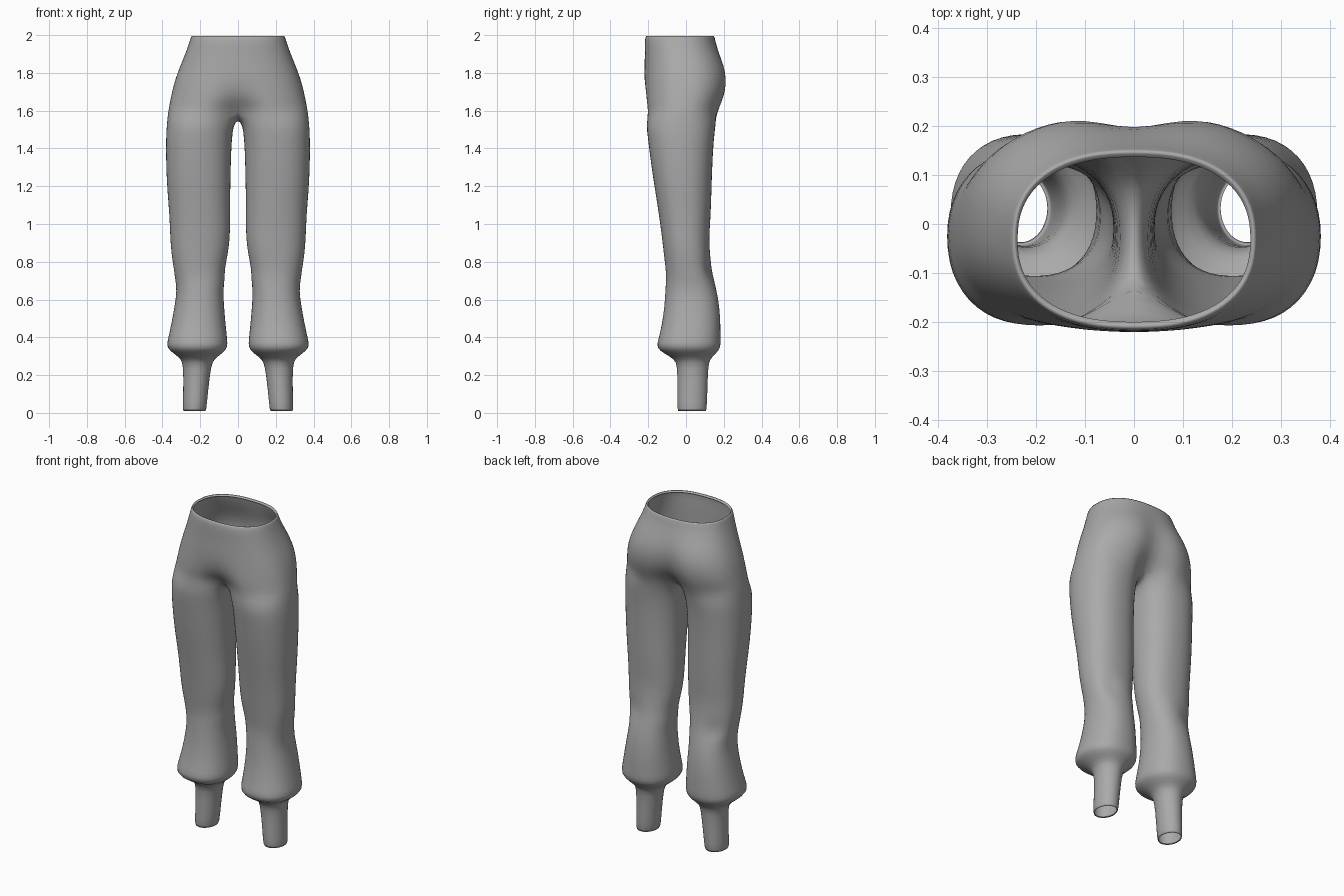
import bpy
from math import sin, cos, pi, radians, exp, copysign

cube = bpy.data.objects.get("Cube")
if cube:
    bpy.data.objects.remove(cube, do_unlink=True)

OUTER, INNER = 20, 4          # segments round the outside, points inside the crotch
WRAP = radians(55)            # how far the outside points wrap round each leg


def power(v, p):
    return copysign(abs(v) ** p, v)


# Hips: height, half width, front y, back y, front dent, back dent
hips = [
    (1.985, 0.238, -0.200, 0.137, 0, 0),
    (2.003, 0.246, -0.212, 0.150, 0, 0),
    (1.97, 0.255, -0.220, 0.155, 0, 0),
    (1.91, 0.276, -0.218, 0.178, 0, 0.006),
    (1.84, 0.305, -0.220, 0.212, 0, 0.018),
    (1.77, 0.332, -0.222, 0.228, 0, 0.033),
    (1.70, 0.350, -0.224, 0.222, 0.015, 0.045),
    (1.645, 0.361, -0.224, 0.204, 0.05, 0.065),
    (1.60, 0.370, -0.220, 0.186, 0.10, 0.095),
]

# Legs: height, inner x, outer x, front y, back y
legs = [
    (1.53, 0.022, 0.378, -0.214, 0.160),
    (1.45, 0.032, 0.383, -0.202, 0.148),
    (1.32, 0.037, 0.382, -0.187, 0.141),
    (1.18, 0.040, 0.376, -0.165, 0.136),
    (1.04, 0.041, 0.363, -0.143, 0.132),
    (0.92, 0.041, 0.360, -0.127, 0.122),
    (0.83, 0.055, 0.352, -0.117, 0.130),
    (0.76, 0.070, 0.340, -0.108, 0.140),
    (0.71, 0.069, 0.334, -0.106, 0.149),
    (0.65, 0.078, 0.324, -0.110, 0.163),
    (0.56, 0.073, 0.337, -0.115, 0.179),
    (0.46, 0.064, 0.356, -0.130, 0.184),
    (0.39, 0.056, 0.372, -0.147, 0.184),
    (0.345, 0.053, 0.381, -0.160, 0.186),
    (0.315, 0.082, 0.342, -0.118, 0.160),
    (0.285, 0.127, 0.302, -0.062, 0.128),
    (0.25, 0.142, 0.290, -0.046, 0.118),
    (0.12, 0.158, 0.290, -0.046, 0.114),
    (0.00, 0.168, 0.294, -0.046, 0.110),
    (0.015, 0.176, 0.286, -0.038, 0.102),
]

verts, faces = [], []


def bridge(top, bottom, closed):
    count = len(top)
    for i in range(count if closed else count - 1):
        j = (i + 1) % count
        faces.append((top[i], bottom[i], bottom[j], top[j]))


def add_row(points):
    start = len(verts)
    verts.extend(points)
    return list(range(start, len(verts)))


# Hip rows run from front centre round the side to back centre
row = None
for z, width, front, back, dent_f, dent_b in hips:
    points = []
    for i in range(OUTER + 1):
        t = pi * i / OUTER
        x = 0 if i in (0, OUTER) else width * sin(t) ** 0.83
        y = (front + back) / 2 - (back - front) / 2 * power(cos(t), 0.85)
        if i < OUTER / 2:
            y += dent_f * exp(-(x / 0.09) ** 2)
        else:
            y -= dent_b * exp(-(x / 0.08) ** 2)
        points.append((x, y, z))
    new = add_row(points)
    if row:
        bridge(row, new, False)
    row = new

# Crotch arch on the centre line closes the last hip row into a leg ring
front_y, back_y, arch_z = verts[row[0]][1], verts[row[-1]][1], verts[row[0]][2]
arch = []
for k in range(1, INNER + 1):
    f = k / (INNER + 1)
    arch.append((0, back_y + (front_y - back_y) * f, arch_z - 0.052 * sin(pi * f) ** 0.7))
row += add_row(arch)

# Leg rings
angles = [-WRAP + (pi + 2 * WRAP) * i / OUTER for i in range(OUTER + 1)]
angles += [pi + WRAP + (pi - 2 * WRAP) * k / (INNER + 1) for k in range(1, INNER + 1)]
for z, inner, outer, front, back in legs:
    p = 0.88 if z > 0.3 else 1.0
    points = []
    for t in angles:
        x = (inner + outer) / 2 + (outer - inner) / 2 * power(sin(t), p)
        y = (front + back) / 2 - (back - front) / 2 * power(cos(t), p)
        # soft fold behind the knee
        if y > 0:
            y -= 0.022 * exp(-((x - 0.27) / 0.05) ** 2 - ((z - 0.76) / 0.05) ** 2)
        points.append((x, y, z))
    new = add_row(points)
    bridge(row, new, True)
    row = new

mesh = bpy.data.meshes.new("trousers")
mesh.from_pydata(verts, [], faces)
mesh.update()
trousers = bpy.data.objects.new("trousers", mesh)
bpy.context.collection.objects.link(trousers)

# Plain grey cloth
cloth = bpy.data.materials.new("grey_cloth")
cloth.use_nodes = True
grey = (0.4, 0.4, 0.4, 1)
cloth.diffuse_color = grey
cloth.node_tree.nodes["Principled BSDF"].inputs["Base Color"].default_value = grey
mesh.materials.append(cloth)

# Other half and smoothing
mirror = trousers.modifiers.new("mirror", "MIRROR")
mirror.merge_threshold = 0.001
smooth = trousers.modifiers.new("smooth", "SUBSURF")
smooth.levels = smooth.render_levels = 1
for poly in mesh.polygons:
    poly.use_smooth = True
